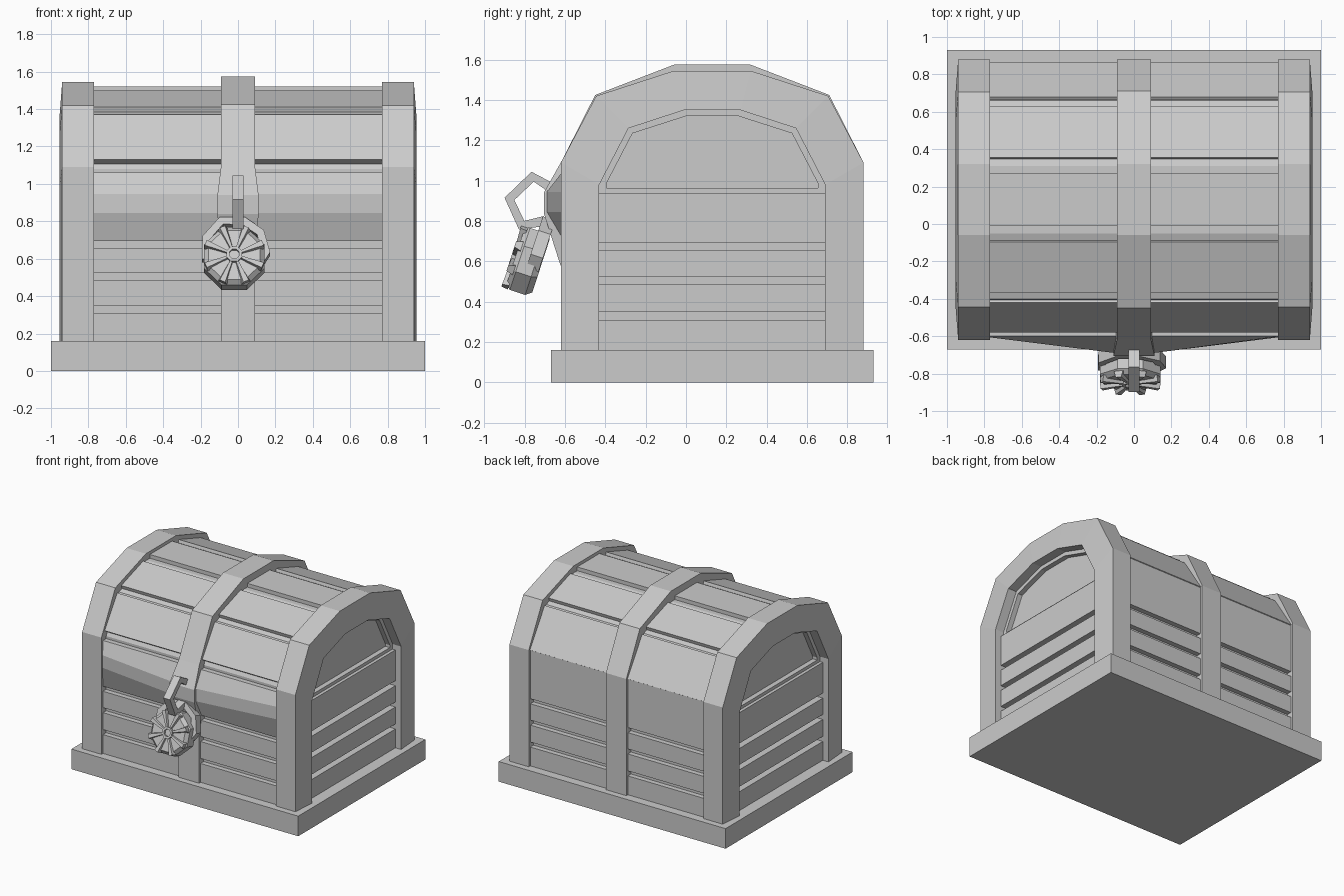
import bpy, bmesh
from math import sin, cos, pi
from mathutils import Vector, Matrix

if "Cube" in bpy.data.objects:
    bpy.data.objects.remove(bpy.data.objects["Cube"])

CY = 0.13  # chest centre line in y


def make(name, verts, faces):
    me = bpy.data.meshes.new(name)
    me.from_pydata([tuple(v) for v in verts], [], faces)
    bm = bmesh.new()
    bm.from_mesh(me)
    bmesh.ops.recalc_face_normals(bm, faces=bm.faces)
    bm.to_mesh(me)
    bm.free()
    ob = bpy.data.objects.new(name, me)
    bpy.context.collection.objects.link(ob)
    return ob


def loft(name, loops, cap_start=True, cap_end=True):
    n = len(loops[0])
    verts = [v for lp in loops for v in lp]
    faces = [(k*n + i, k*n + (i+1) % n, (k+1)*n + (i+1) % n, (k+1)*n + i)
             for k in range(len(loops)-1) for i in range(n)]
    if cap_start:
        faces.append(tuple(range(n)))
    if cap_end:
        faces.append(tuple(range((len(loops)-1)*n, len(loops)*n)))
    return make(name, verts, faces)


def box(name, x0, x1, y0, y1, z0, z1):
    return loft(name, [[(x, y0, z0), (x, y1, z0), (x, y1, z1), (x, y0, z1)] for x in (x0, x1)])


def arch(x, half):
    """Symmetric arch loop at x from (half depth, z) points."""
    pts = [(x, CY - h, z) for h, z in half]
    return pts + [(x, CY + h, z) for h, z in reversed(half)]


def prism(name, x0, x1, half):
    return loft(name, [arch(x0, half), arch(x1, half)])


# base and inner body
box("base", -1, 1, -0.67, 0.93, 0, 0.16)
prism("chest_core", -0.84, 0.84, [(0.69, 0.15), (0.69, 1.08), (0.53, 1.37), (0.18, 1.49)])

# arched end frames with stepped panels
OUT = [(0.75, 0.15), (0.75, 1.09), (0.575, 1.42), (0.19, 1.545)]
INN = [(0.56, 0.15), (0.56, 0.98), (0.415, 1.26), (0.14, 1.35)]
RIM = [(0.56, 0.94), (0.56, 0.98), (0.415, 1.26), (0.14, 1.35)]
INS = [(0.525, 0.965), (0.525, 0.985), (0.395, 1.235), (0.13, 1.32)]
ROWS = [(0.16, 0.31), (0.35, 0.485), (0.525, 0.655), (0.695, 0.94)]
for s, side in ((-1, "left"), (1, "right")):
    loft(side + "_end_frame", [arch(s*0.77, OUT), arch(s*0.94, OUT),
                               arch(s*0.955, INN), arch(s*0.82, INN)], True, False)
    loft(side + "_panel_rim", [arch(s*0.88, RIM), arch(s*0.88, INS), arch(s*0.83, INS)], False, False)
    for i, (z0, z1) in enumerate(ROWS):
        box(f"{side}_plank_{i}", s*0.82, s*0.905, CY-0.57, CY+0.57, z0, z1)

# front and back planks
for i, (z0, z1) in enumerate(ROWS):
    box(f"back_plank_{i}", -0.78, 0.78, 0.78, 0.86, z0, 1.09 if i == 3 else z1)
    if i < 3:
        box(f"front_plank_{i}", -0.78, 0.78, -0.60, -0.52, z0, z1)

# top front plank swelling towards the lock
loft("front_rim_plank", [[(x, -0.52, 0.695), (x, -0.60, 0.695), (x, y, 0.845),
                          (x, y, 0.945), (x, -0.60, 1.06), (x, -0.52, 1.06)]
                         for x, y in ((-0.78, -0.605), (-0.1, -0.69), (0.1, -0.69), (0.78, -0.605))])


# lid planks, one per facet
def lid_plank(name, a, b):
    a, b = Vector(a), Vector(b)
    d = (b - a).normalized()
    nrm = Vector((d.y, -d.x)) * 0.055
    prof = [a, b, b + nrm, a + nrm]
    loft(name, [[(x, CY + p.x, p.y) for p in prof] for x in (-0.78, 0.78)])


lid_plank("lid_front_low", (-0.71, 1.13), (-0.55, 1.37))
lid_plank("lid_front_high", (-0.50, 1.41), (-0.225, 1.50))
lid_plank("lid_top", (-0.14, 1.52), (0.14, 1.52))
lid_plank("lid_back_high", (0.225, 1.50), (0.50, 1.41))
lid_plank("lid_back_low", (0.55, 1.37), (0.735, 1.085))

# centre strap and its swollen hasp
prism("centre_strap", -0.09, 0.09, [(0.75, 0.15), (0.75, 1.09), (0.58, 1.425), (0.19, 1.575)])
loft("hasp", [[(-w, -0.55, z), (-w, y, z), (w, y, z), (w, -0.55, z)]
              for z, y, w in ((0.58, -0.622, 0.09), (0.84, -0.705, 0.11),
                              (0.94, -0.705, 0.11), (1.10, -0.615, 0.09))])


def sweep(name, pts, side, a, b, closed=False):
    """Rectangular bar along a planar path; side is the plane normal."""
    pts = [Vector(p) for p in pts]
    side = Vector(side).normalized()
    n, loops = len(pts), []
    for i, p in enumerate(pts):
        prv = pts[i-1] if closed or i else p
        nxt = pts[(i+1) % n] if closed or i < n-1 else p
        u = side.cross(nxt - prv).normalized()
        loops.append([p + side*a*i1 + u*b*i2 for i1, i2 in ((1, 1), (-1, 1), (-1, -1), (1, -1))])
    if closed:
        loops.append(loops[0])
    return loft(name, loops, not closed, not closed)


# staple on the hasp
sweep("staple", [(0, -0.66, 0.96), (0, -0.76, 1.02), (0, -0.875, 0.91),
                 (0, -0.815, 0.78), (0, -0.70, 0.80)], (1, 0, 0), 0.03, 0.025)

# tilted padlock frame: local x, local up, local outward
up = Vector((0, 0.31, 0.95)).normalized()
out = Vector((0, -0.95, 0.31)).normalized()
mid = Vector((-0.02, -0.785, 0.60))


def lock(x, u, o):
    return mid + Vector((x, 0, 0)) + up*u + out*o


def ring(r, o, rot=pi/8):
    return [lock(r*cos(rot + k*pi/4), r*sin(rot + k*pi/4), o) for k in range(8)]


loft("padlock_body", [ring(0.15, -0.07), ring(0.175, -0.04), ring(0.175, 0.04), ring(0.15, 0.065)])
loft("padlock_hub", [ring(0.045, 0.05), ring(0.045, 0.085), ring(0.028, 0.085), ring(0.028, 0.066)], False, True)
for k in range(8):
    c, s = cos(pi/8 + k*pi/4), sin(pi/8 + k*pi/4)
    loft(f"padlock_rib_{k}", [[lock(c*r - s*w*e, s*r + c*w*e, o) for e, o in
                               ((-1, 0.05), (1, 0.05), (0.6, t), (-0.6, t))]
                              for r, w, t in ((0.04, 0.01, 0.08), (0.165, 0.026, 0.085))])
sweep("padlock_shackle", [lock(x, u, -0.035) for x, u in
                          ((-0.15, 0.0), (-0.15, 0.12), (-0.07, 0.215), (0.05, 0.215),
                           (0.14, 0.15), (0.17, 0.04), (0.13, -0.02))], out, 0.032, 0.022)
